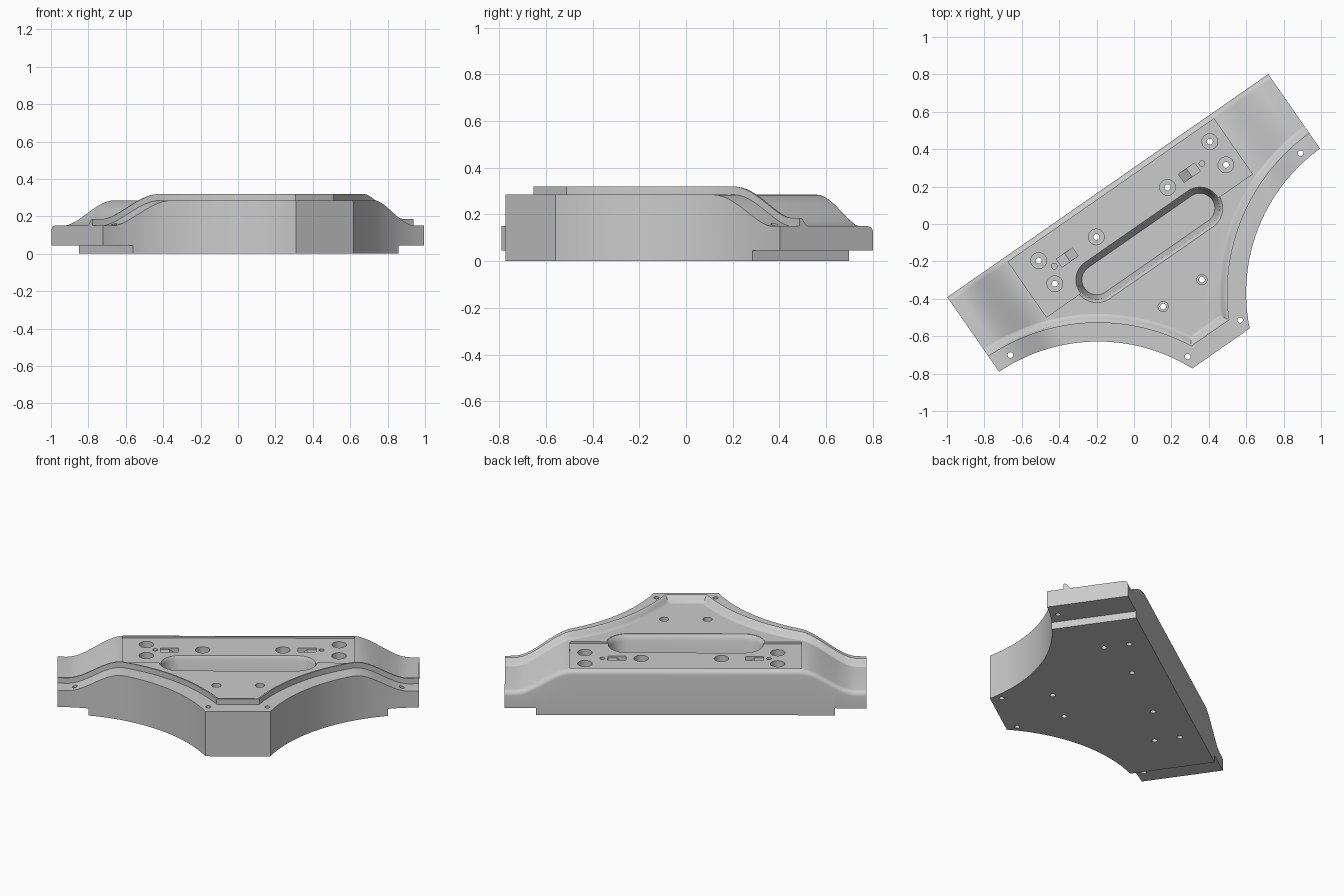
import bpy, bmesh, math
from mathutils import Matrix

if "Cube" in bpy.data.objects:
    bpy.data.objects.remove(bpy.data.objects["Cube"])

HALF, DEPTH = 1.045, 1.06            # half length of the rear edge, rear-to-tip depth
ARC_X, ARC_Y, ARC_R = 1.06, -1.435, 0.95
TOP, END = 0.285, 0.15
PLACE = Matrix.Translation((-0.14, 0.205, 0)) @ Matrix.Rotation(math.radians(34.8), 4, 'Z')

metal = bpy.data.materials.new("light_grey")
metal.diffuse_color = (0.6, 0.6, 0.6, 1)
metal.use_nodes = True
metal.node_tree.nodes["Principled BSDF"].inputs["Base Color"].default_value = metal.diffuse_color


def height(x):
    """Top surface: flat middle easing down to the lower ends."""
    t = min(max((abs(x) - 0.66) / 0.33, 0), 1)
    return TOP - (TOP - END) * t * t * (3 - 2 * t)


def loft(name, rings):
    """Closed solid skinned through rings of equal point count."""
    bm = bmesh.new()
    rows = [[bm.verts.new(p) for p in ring] for ring in rings]
    for a, b in zip(rows, rows[1:]):
        for i in range(len(a)):
            j = (i + 1) % len(a)
            bm.faces.new((a[i], a[j], b[j], b[i]))
    bm.faces.new(rows[0])
    bm.faces.new(rows[-1])
    bmesh.ops.recalc_face_normals(bm, faces=bm.faces)
    mesh = bpy.data.meshes.new(name)
    bm.to_mesh(mesh)
    bm.free()
    obj = bpy.data.objects.new(name, mesh)
    bpy.context.collection.objects.link(obj)
    mesh.materials.append(metal)
    return obj


def box(x0, x1, y0, y1, z0, z1):
    return loft("cutter", [[(x0, y0, z), (x1, y0, z), (x1, y1, z), (x0, y1, z)] for z in (z0, z1)])


def round_stack(x, y, steps, n=32, half=0.0):
    """Turned shape from (radius, z) steps; half > 0 stretches it into a stadium."""
    rings = []
    for r, z in steps:
        ring = []
        for k in range(n):
            a = 2 * math.pi * (k + 0.5) / n
            ring.append((x + math.copysign(half, math.cos(a)) + r * math.cos(a),
                         y + r * math.sin(a), z))
        rings.append(ring)
    return loft("cutter", rings)


def cut(target, cutter):
    mod = target.modifiers.new("cut", 'BOOLEAN')
    mod.operation, mod.solver, mod.object = 'DIFFERENCE', 'EXACT', cutter
    bpy.ops.object.select_all(action='DESELECT')
    bpy.context.view_layer.objects.active = target
    target.select_set(True)
    bpy.ops.object.modifier_apply(modifier=mod.name)
    bpy.data.objects.remove(cutter, do_unlink=True)


def finish(obj):
    obj.matrix_world = PLACE
    bpy.ops.object.select_all(action='DESELECT')
    bpy.context.view_layer.objects.active = obj
    obj.select_set(True)
    bpy.ops.object.shade_smooth_by_angle(angle=math.radians(30))


# Body: side section with rounded rear edge, lofted along the length
xs = [-HALF] + [-0.99 + 0.33 * i / 16 for i in range(17)]
xs += [-x for x in reversed(xs)]
R = 0.03
sections = []
for x in xs:
    z = height(x)
    sec = [(x, 0, 0)]
    for k in range(6):
        a = math.pi / 2 * k / 5
        sec.append((x, -R + R * math.cos(a), z - R + R * math.sin(a)))
    sections.append(sec + [(x, -DEPTH, z), (x, -DEPTH, 0)])
body = loft("bracket_body", sections)

for s in (-1, 1):
    # Curved front flanks and the undercut ends
    cut(body, round_stack(s * ARC_X, ARC_Y, [(ARC_R, -0.1), (ARC_R, 0.5)], n=192))
    cut(body, box(s * 0.865, s * 1.2, -1.2, 0.1, -0.1, 0.045))

# Shallow mounting recess
FLOOR = 0.273
cut(body, box(-0.67, 0.67, -0.39, -0.03, FLOOR, 0.4))

# Long blind pocket with softened rim and tapered wall
cut(body, round_stack(0, -0.38, [(0.122, 0.4), (0.122, 0.283), (0.112, 0.272), (0.104, 0.25),
                                 (0.08, 0.08)], n=64, half=0.335))

# Counterbored through holes in the recess
C = 0.025
for s in (-1, 1):
    for dx, y in ((0.557, -0.118), (0.557, -0.269), (0.232, -0.19)):
        cut(body, round_stack(C + s * dx, y, [(0.042, 0.4), (0.042, 0.225), (0.016, 0.225), (0.016, -0.1)]))
    # Counterbored holes on the front deck
    cut(body, round_stack(s * 0.126, -0.70, [(0.027, 0.4), (0.027, 0.24), (0.016, 0.24), (0.016, -0.1)]))
    # Plain holes in the front flange
    for x, y in ((0.945, -0.446), (0.171, -0.994)):
        cut(body, round_stack(s * x, y, [(0.015, 0.4), (0.015, -0.1)], n=24))
    # Small pin holes
    cut(body, round_stack(s * 0.481, -0.19, [(0.015, 0.4), (0.015, 0.22)], n=24))
    # Ramped key pockets
    ramp = [(0.45, 0.4), (0.45, 0.262), (0.397, 0.262), (0.345, 0.225), (0.345, 0.4)]
    cut(body, loft("cutter", [[(s * x, y, z) for x, z in ramp] for y in (-0.218, -0.165)]))
finish(body)

# Raised lip set back from the front edge: path points with inward direction
lip_r = ARC_R + 0.1
a_end = math.acos((HALF - ARC_X) / lip_r)
tip_y = -DEPTH + 0.1
a_tip = math.pi - math.asin((tip_y - ARC_Y) / lip_r)
half_path = []
N = 48
for i in range(N + 1):
    a = a_end + (a_tip - a_end) * i / N
    nx, ny = math.cos(a), math.sin(a)
    if i == N:                       # mitre into the straight tip
        k = 1 / (1 + ny)
        nx, ny = nx * k, (ny + 1) * k
    elif i == 0:
        nx = 0
    half_path.append((ARC_X + lip_r * math.cos(a), ARC_Y + lip_r * math.sin(a), nx, ny))
path = half_path + [(-x, y, -nx, ny) for x, y, nx, ny in reversed(half_path)]
lip_section = [(0, -0.03), (0, 0.035), (0.010, 0.034), (0.018, 0.028), (0.026, 0.017),
               (0.034, 0.007), (0.044, 0.001), (0.05, -0.001), (0.05, -0.03)]
lip = loft("front_lip", [[(x + nx * d, y + ny * d, height(x + nx * d) + h) for d, h in lip_section]
                         for x, y, nx, ny in path])
finish(lip)
